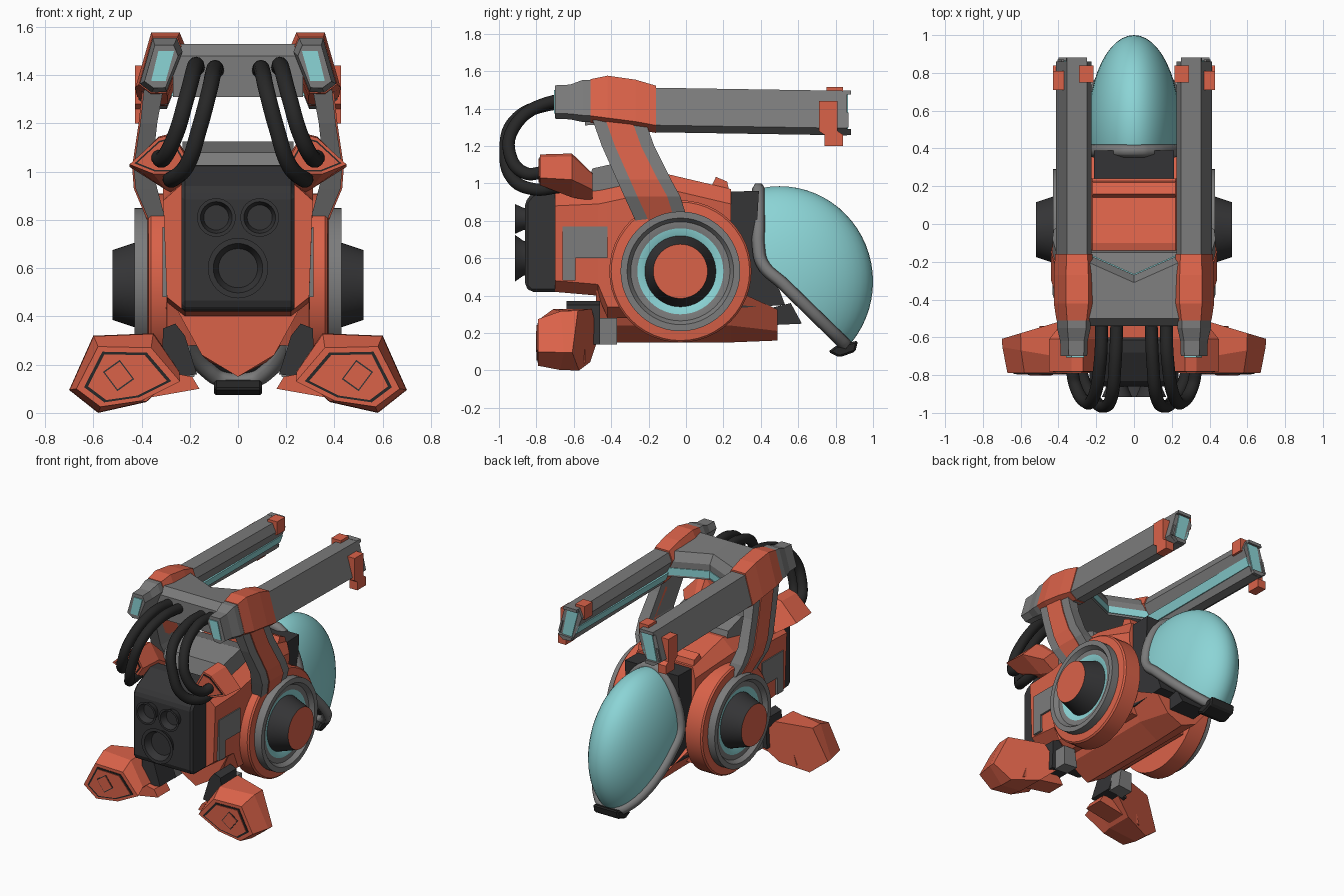
import bpy, bmesh, math

if "Cube" in bpy.data.objects:
    bpy.data.objects.remove(bpy.data.objects["Cube"])


def material(name, rgb):
    m = bpy.data.materials.new(name)
    m.diffuse_color = (*rgb, 1)
    m.use_nodes = True
    m.node_tree.nodes["Principled BSDF"].inputs["Base Color"].default_value = m.diffuse_color
    return m


RED = material("coral red", (0.7, 0.122, 0.066))
GREY = material("mid grey", (0.2, 0.2, 0.2))
DARK = material("charcoal", (0.035, 0.035, 0.037))
BLACK = material("black", (0.02, 0.02, 0.02))
TEAL = material("pale teal", (0.26, 0.66, 0.67))


def finish(name, bm, mats, mirror=False, smooth=None, bevel=0):
    bmesh.ops.recalc_face_normals(bm, faces=bm.faces)
    me = bpy.data.meshes.new(name)
    bm.to_mesh(me)
    bm.free()
    for m in mats:
        me.materials.append(m)
    if smooth:
        me.shade_smooth()
        me.set_sharp_from_angle(angle=math.radians(smooth))
    ob = bpy.data.objects.new(name, me)
    bpy.context.collection.objects.link(ob)
    if bevel:
        b = ob.modifiers.new("Bevel", 'BEVEL')
        b.width, b.segments = bevel, 1
    if mirror:
        ob.modifiers.new("Mirror", 'MIRROR')
    return ob


def loft(name, sections, mat, **kw):
    """Skin matching loops of 3D points and cap both ends."""
    bm = bmesh.new()
    rings = [[bm.verts.new(p) for p in s] for s in sections]
    n = len(rings[0])
    for a, b in zip(rings, rings[1:]):
        for i in range(n):
            bm.faces.new((a[i], a[(i + 1) % n], b[(i + 1) % n], b[i]))
    bm.faces.new(rings[0])
    bm.faces.new(rings[-1])
    return finish(name, bm, [mat], **kw)


def prism_x(name, pts, x0, x1, mat, **kw):
    return loft(name, [[(x, y, z) for y, z in pts] for x in (x0, x1)], mat, **kw)


def prism_y(name, pts, y0, y1, mat, **kw):
    return loft(name, [[(x, y, z) for x, z in pts] for y in (y0, y1)], mat, **kw)


def scaled(pts, s, dx=0, dz=0):
    cx = sum(p[0] for p in pts) / len(pts)
    cz = sum(p[1] for p in pts) / len(pts)
    return [(cx + (x - cx) * s + dx, cz + (z - cz) * s + dz) for x, z in pts]


def at_y(pts, y):
    return [(x, y, z) for x, z in pts]


def lathe(name, prof, centre, axis, mats, segs=48, **kw):
    """prof: (along axis, radius, material index of the band that follows)."""
    bm = bmesh.new()
    rings = []
    for a, r, _ in prof:
        ring = []
        for i in range(segs):
            t = 2 * math.pi * i / segs
            u, v = centre[0] + r * math.cos(t), centre[1] + r * math.sin(t)
            ring.append(bm.verts.new((a, u, v) if axis == 'x' else (u, a, v)))
        rings.append(ring)
    for k in range(len(prof) - 1):
        for i in range(segs):
            j = (i + 1) % segs
            f = bm.faces.new((rings[k][i], rings[k][j], rings[k + 1][j], rings[k + 1][i]))
            f.material_index = prof[k][2]
    bm.faces.new(rings[0]).material_index = prof[0][2]
    bm.faces.new(rings[-1]).material_index = prof[-1][2]
    return finish(name, bm, mats, smooth=30, **kw)


def tube(name, pts, r, mat, cyclic=False, res=4):
    cu = bpy.data.curves.new(name, 'CURVE')
    cu.dimensions = '3D'
    cu.bevel_depth, cu.bevel_resolution, cu.use_fill_caps = r, res, True
    sp = cu.splines.new('BEZIER')
    sp.bezier_points.add(len(pts) - 1)
    for bp, p in zip(sp.bezier_points, pts):
        bp.co = p
        bp.handle_left_type = bp.handle_right_type = 'AUTO'
    sp.use_cyclic_u = cyclic
    sp.resolution_u = 8
    cu.materials.append(mat)
    bpy.context.collection.objects.link(bpy.data.objects.new(name, cu))


def panel(name, pts, y, s):
    """Dark groove plate with a red plate on top, facing -y."""
    prism_y(name + "_groove", scaled(pts, s), y - 0.004, y + 0.01, BLACK, mirror=True)
    prism_y(name + "_plate", scaled(pts, s - 0.08), y - 0.008, y + 0.01, RED, mirror=True)


# Main body
def hull(y, top, bot, w):
    half = [(0.22, top), (w, top - 0.08), (w - 0.015, bot + 0.06), (0.22, bot)]
    return at_y(half + [(-x, z) for x, z in reversed(half)], y)


loft("body", [hull(-0.7, 0.96, 0.42, 0.31), hull(-0.47, 0.97, 0.4, 0.31), hull(-0.42, 0.98, 0.28, 0.31),
              hull(-0.1, 1.05, 0.28, 0.31), hull(0.24, 0.97, 0.28, 0.24)], RED)
prism_x("body_lip", [(0.12, 0.95), (0.16, 1.035), (0.22, 1.01), (0.24, 0.92)], -0.22, 0.22, RED)
prism_x("body_hump", [(-0.56, 0.9), (-0.5, 1.08), (-0.3, 1.125), (-0.15, 1.08), (-0.1, 0.9)],
        -0.23, 0.23, GREY)
prism_x("side_panel", [(-0.66, 0.48), (-0.59, 0.48), (-0.59, 0.6), (-0.42, 0.6),
                       (-0.42, 0.77), (-0.66, 0.77)], 0.29, 0.313, GREY, mirror=True)
# Keel with a pointed front apron
keel = [(-0.26, 0.44), (-0.15, 0.24), (0, 0.15), (0.15, 0.24), (0.26, 0.44)]
loft("keel", [at_y(keel, -0.48), at_y(keel, 0.24),
              at_y([(x * 0.8, 0.16 + (z - 0.15) * 0.57) for x, z in keel], 0.49)], RED)

# Side discs
lathe("side_disc", [(0.24, 0.38, 0), (0.36, 0.38, 0), (0.37, 0.37, 0), (0.375, 0.32, 1),
                    (0.43, 0.32, 1), (0.43, 0.285, 1), (0.4, 0.265, 1), (0.4, 0.23, 2),
                    (0.385, 0.19, 3), (0.52, 0.145, 0)],
      (-0.03, 0.53), 'x', [RED, GREY, TEAL, DARK], mirror=True)

# Engine pack with three nozzles
prism_x("engine_pack", [(-0.6, 1.03), (-0.68, 1.02), (-0.83, 0.94), (-0.86, 0.9), (-0.86, 0.45),
                        (-0.83, 0.42), (-0.6, 0.42)], -0.235, 0.235, DARK, bevel=0.015)
for nm, x, z, r in (("nozzle_left", -0.09, 0.81, 0.08), ("nozzle_right", 0.09, 0.81, 0.08),
                    ("nozzle_main", 0, 0.6, 0.125)):
    lathe(nm, [(-0.84, r * 0.7, 0), (-0.87, r * 0.75, 0), (-0.915, r, 0), (-0.915, r * 0.82, 0),
               (-0.865, r * 0.65, 0)], (x, z), 'y', [DARK], segs=32)

# Cockpit canopy: flattened sphere cut by two planes, dark cut faces
CY, CZ, RX, RY, RZ = 0.5, 0.475, 0.245, 0.5, 0.51
bm = bmesh.new()
bmesh.ops.create_uvsphere(bm, u_segments=48, v_segments=32, radius=1)
for v in bm.verts:
    v.co = (v.co.x * RX, v.co.y * RY + CY, v.co.z * RZ + CZ)
for co, no in (((0, 0.4, 0.8), (0, -1, 0)), ((0, 0.43, 0.57), (0, -0.43, -0.44))):
    cut = bmesh.ops.bisect_plane(bm, geom=bm.verts[:] + bm.edges[:] + bm.faces[:], dist=1e-5,
                                 plane_co=co, plane_no=no, clear_outer=True)["geom_cut"]
    edges = [e for e in cut if isinstance(e, bmesh.types.BMEdge)]
    for f in bmesh.ops.edgeloop_fill(bm, edges=edges)["faces"]:
        f.material_index = 1
finish("canopy_glass", bm, [TEAL, DARK], smooth=30)

# Canopy rim follows the cut
side = [(0.388, z) for z in (0.965, 0.95, 0.92, 0.86, 0.76, 0.67)]
side += [(0.41 + 0.45 * t, 0.57 - 0.44 * t) for t in (0, 0.25, 0.5, 0.75, 0.9, 0.98)]
rim = [(max(0.02, RX * math.sqrt(max(0.0, 1 - ((y - CY) / RY) ** 2 - ((z - CZ) / RZ) ** 2))), y, z)
       for y, z in side]
tube("canopy_rim", rim + [(-x, y, z) for x, y, z in reversed(rim)], 0.035, GREY, True, 1)
prism_x("canopy_latch", [(0.76, 0.1), (0.8, 0.13), (0.92, 0.16), (0.905, 0.1), (0.82, 0.07)],
        -0.1, 0.1, BLACK, bevel=0.01)
prism_x("cockpit_neck", [(0.18, 0.955), (0.39, 0.96), (0.37, 0.62), (0.5, 0.43), (0.53, 0.35),
                         (0.2, 0.33)], -0.212, 0.212, DARK)
prism_x("chin_block", [(0.4, 0.32), (0.56, 0.36), (0.62, 0.25), (0.4, 0.24)], -0.1, 0.1, DARK)

# Overhead arms
ARM = [(0.25, 1.5), (0.355, 1.5), (0.412, 1.3), (0.36, 1.262), (0.295, 1.265), (0.225, 1.44)]
loft("arm_beam", [at_y(scaled(ARM, 1, 0, 0.012), -0.2), at_y(scaled(ARM, 1, 0, -0.005), 0.86)],
     GREY, mirror=True)
loft("arm_sleeve", [at_y(scaled(ARM, 0.98, 0, 0.06), -0.51), at_y(scaled(ARM, 1.13, 0, 0.06), -0.42),
                    at_y(scaled(ARM, 1.12, 0, 0.04), -0.27), at_y(scaled(ARM, 1.06, 0, 0.015), -0.16)],
     RED, mirror=True)
loft("arm_tail", [at_y(scaled(ARM, 0.75, 0, 0.055), -0.7), at_y(scaled(ARM, 0.78, 0, 0.055), -0.62),
                  at_y(scaled(ARM, 0.95, 0, 0.06), -0.55), at_y(scaled(ARM, 0.95, 0, 0.06), -0.48)],
     GREY, mirror=True)
prism_y("tail_light", [(0.3, 1.375), (0.36, 1.375), (0.33, 1.5), (0.265, 1.5)], -0.706, -0.69, TEAL,
        mirror=True)
prism_y("arm_front_light", [(0.3, 1.285), (0.375, 1.285), (0.335, 1.475), (0.25, 1.475)], 0.85, 0.866,
        TEAL, mirror=True)
prism_y("arm_front_top", [(0.25, 1.475), (0.25, 1.497), (0.355, 1.497), (0.36, 1.475)], 0.84, 0.882,
        GREY, mirror=True)
prism_y("arm_front_side", [(0.385, 1.38), (0.405, 1.3), (0.39, 1.3), (0.37, 1.38)], 0.84, 0.87,
        GREY, mirror=True)
prism_y("arm_front_bottom", [(0.295, 1.262), (0.29, 1.285), (0.4, 1.29), (0.36, 1.258)], 0.84, 0.882,
        GREY, mirror=True)
prism_y("arm_stripe", [(0.268, 1.312), (0.245, 1.371), (0.262, 1.375), (0.285, 1.316)], -0.16, 0.86,
        TEAL, mirror=True)
prism_x("arm_outer_clip", [(0.71, 1.44), (0.81, 1.44), (0.81, 1.28), (0.84, 1.26), (0.84, 1.2),
                           (0.74, 1.2), (0.74, 1.26), (0.71, 1.28)], 0.365, 0.428, RED, mirror=True)
prism_x("arm_top_clip", [(0.75, 1.42), (0.75, 1.515), (0.84, 1.515), (0.84, 1.42)], 0.215, 0.29, RED,
        mirror=True)

# Cross beam between the arms, bowed in at the middle, with a teal stripe
BOW = ((-0.27, -0.15), (0, -0.27), (0.27, -0.15))
loft("cross_beam", [[(x, -0.54, 1.48), (x, -0.5, 1.53), (x, f - 0.04, 1.51), (x, f, 1.45),
                     (x, f, 1.34), (x, -0.54, 1.31)] for x, f in BOW], GREY)
loft("cross_beam_stripe", [[(x, f - 0.03, 1.405), (x, f + 0.006, 1.405), (x, f + 0.006, 1.355),
                            (x, f - 0.03, 1.355)] for x, f in BOW], TEAL)

# Struts joining arms and discs: (z, y0, y1, x0, x1)
STRUT = [(1.34, -0.5, -0.22, 0.31, 0.39), (1.2, -0.45, -0.17, 0.335, 0.405),
         (1.02, -0.37, -0.08, 0.355, 0.432), (0.93, -0.33, -0.03, 0.335, 0.425),
         (0.8, -0.27, 0.01, 0.3, 0.37)]
for nm, inset, out, m in (("strut", 0, 0, GREY), ("strut_stripe", 0.07, 0.007, RED)):
    loft(nm, [[(x0, a + inset, z), (x1 + out, a + inset, z), (x1 + out, b - inset, z),
               (x0, b - inset, z)] for z, a, b, x0, x1 in STRUT], m, mirror=True)

# Shoulder pods
POD = [(0.21, 1.05), (0.27, 1.155), (0.33, 1.14), (0.45, 1.03), (0.35, 0.99), (0.25, 0.99)]
POD2 = [(0.2, 1.05), (0.27, 1.16), (0.33, 1.145), (0.45, 1.02), (0.3, 0.925), (0.21, 0.925)]
loft("shoulder_pod", [at_y(POD, -0.78), at_y(POD2, -0.61),
                      at_y(scaled(POD2, 0.62, -0.03, -0.06), -0.5)], RED, mirror=True)
panel("shoulder_pod", POD, -0.78, 0.85)

# Hoses
HOSE_A = [(0.17, -0.5, 1.43), (0.18, -0.74, 1.43), (0.215, -0.92, 1.3), (0.26, -0.94, 1.15),
          (0.31, -0.86, 1.055), (0.33, -0.76, 1.06)]
HOSE_B = [(0.09, -0.5, 1.42), (0.1, -0.74, 1.42), (0.12, -0.92, 1.33), (0.16, -0.965, 1.18),
          (0.21, -0.93, 1.03), (0.27, -0.82, 0.97), (0.28, -0.68, 0.98)]
for s, tag in ((-1, "left"), (1, "right")):
    for nm, path in (("outer_hose_", HOSE_A), ("inner_hose_", HOSE_B)):
        tube(nm + tag, [(s * x, y, z) for x, y, z in path], 0.034, BLACK)

# Feet: flat front, back face swept so the outer end is shorter
FOOT = [(0.24, 0.13), (0.36, 0.27), (0.58, 0.275), (0.67, 0.1), (0.57, 0.025), (0.4, 0.05)]
BACK = [(0.24, 0.17), (0.35, 0.33), (0.6, 0.32), (0.70, 0.095), (0.58, 0.0), (0.38, 0.045)]
loft("foot", [at_y(FOOT, -0.79),
              [(x, -0.73 + 0.17 * (x - 0.24), z) for x, z in scaled(BACK, 0.985)],
              [(x, -0.47 - 0.3 * (x - 0.24), z) for x, z in BACK]], RED, mirror=True)
panel("foot", FOOT, -0.79, 0.84)
SQ = [(0.43, 0.14), (0.49, 0.22), (0.56, 0.17), (0.5, 0.09)]
prism_y("foot_square_groove", SQ, -0.8, -0.78, DARK, mirror=True)
prism_y("foot_square", scaled(SQ, 0.88), -0.803, -0.78, RED, mirror=True)
prism_y("foot_toe", [(0.16, 0.1), (0.19, 0.15), (0.45, 0.2), (0.5, 0.04)], -0.68, -0.54, RED, mirror=True)
prism_y("leg_joint", [(0.17, 0.16), (0.22, 0.32), (0.26, 0.37), (0.31, 0.35), (0.32, 0.14)], -0.64, -0.46,
        DARK, mirror=True)
prism_y("leg_bracket", [(0.18, 0.15), (0.2, 0.28), (0.29, 0.28), (0.29, 0.14)], -0.47, -0.37, GREY,
        mirror=True)
